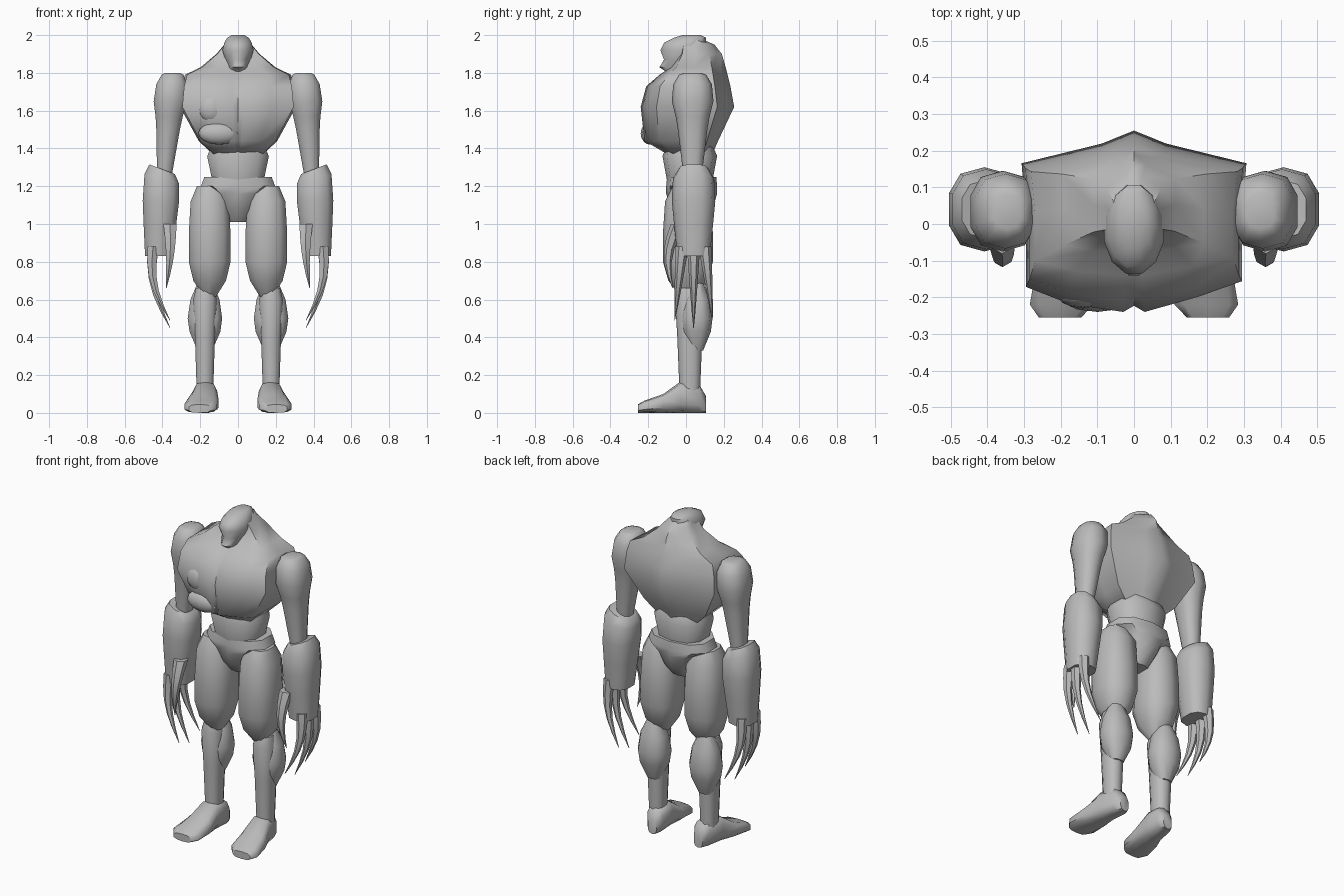
import bpy, bmesh, math
from mathutils import Vector

cube = bpy.data.objects.get("Cube")
if cube:
    bpy.data.objects.remove(cube, do_unlink=True)

# Single clay grey material
clay = bpy.data.materials.new("clay grey")
clay.use_nodes = True
clay.diffuse_color = (0.5, 0.5, 0.5, 1)
clay.node_tree.nodes["Principled BSDF"].inputs["Base Color"].default_value = clay.diffuse_color


def finish(obj):
    """Apply the clay material and smooth shading that keeps hard edges."""
    obj.data.materials.append(clay)
    bpy.ops.object.select_all(action="DESELECT")
    obj.select_set(True)
    bpy.context.view_layer.objects.active = obj
    bpy.ops.object.shade_smooth_by_angle(angle=math.radians(50))


def oval(radius_a, radius_b, sides=10, power=0.8):
    """Outline of a rounded box as pairs of offsets from its centre."""
    outline = []
    for i in range(sides):
        turn = math.tau * (i + 0.5) / sides
        c, s = math.cos(turn), math.sin(turn)
        outline.append((math.copysign(abs(c) ** power, c) * radius_a,
                        math.copysign(abs(s) ** power, s) * radius_b))
    return outline


def loft(name, rings, mirror=False):
    """Skin a stack of rings, cap both ends and optionally mirror across x."""
    bm = bmesh.new()
    loops = [[bm.verts.new(point) for point in ring] for ring in rings]
    for low, high in zip(loops, loops[1:]):
        for i in range(len(low)):
            bm.faces.new((low[i - 1], low[i], high[i], high[i - 1]))
    bm.faces.new(loops[0])
    bm.faces.new(loops[-1])
    bmesh.ops.recalc_face_normals(bm, faces=bm.faces)
    mesh = bpy.data.meshes.new(name)
    bm.to_mesh(mesh)
    bm.free()
    obj = bpy.data.objects.new(name, mesh)
    bpy.context.collection.objects.link(obj)
    if mirror:
        obj.modifiers.new("Mirror", "MIRROR").use_mirror_merge = False
    finish(obj)


def limb(name, centre_x, centre_y, depth, stations, mirror=True, lean=0, flare_from=math.inf):
    """Upright muscle from (height, radius) stations; depth scales it front to back.
    Lean shifts it sideways with height; above flare_from the outer rim rises."""
    bottom = stations[0][0]
    rings = []
    for z, radius in stations:
        middle = centre_x + lean * (z - bottom)
        tilt = max(0, z - flare_from) * 2
        rings.append([Vector((middle + a, centre_y + b, z + tilt * a))
                      for a, b in oval(radius, radius * depth)])
    loft(name, rings, mirror)


def claw(name, base, tip, bow, thickness=0.034, steps=5):
    """Spike from base to tip, bowed sideways like a shallow arc."""
    base, tip, bow = Vector(base), Vector(tip), Vector(bow)
    rings = []
    for i in range(steps + 1):
        t = i / steps
        middle = base.lerp(tip, t) + bow * math.sin(math.pi * t)
        radius = thickness * (1.02 - t) ** 0.8
        rings.append([middle + Vector((a, b, 0))
                      for a, b in oval(radius, radius, sides=6, power=1)])
    loft(name, rings, mirror=True)


def chest_ring(z, width, front, spine):
    """Wedge section with a centre cleft, flat left breast and fuller right one."""
    corner, back = front * 0.65, spine * 0.65
    middle = (front + corner) / 2
    near_spine = back + (spine - back) * 0.6
    left = [(0.1, front), (0.6, middle), (1, corner),
            (1, (corner + back) / 2), (1.04, back), (0.3, near_spine)]
    right = [(-x, y * 1.1 if y < middle / 2 and x > 0.5 else y) for x, y in left]
    outline = [(0, front * 0.93)] + left + [(0, spine)] + right[::-1]
    return [Vector((x * width, y, z)) for x, y in outline]


# Chest, hunched back and neck: height, half width, front, spine
loft("torso", [chest_ring(*station) for station in (
    (1.37, 0.13, -0.1, 0.14),
    (1.44, 0.2, -0.22, 0.17),
    (1.62, 0.295, -0.24, 0.255),
    (1.73, 0.285, -0.21, 0.235),
    (1.79, 0.27, -0.14, 0.22),
    (1.83, 0.19, -0.08, 0.21),
    (1.9, 0.11, -0.03, 0.19),
    (1.95, 0.07, -0.02, 0.15),
    (1.98, 0.05, -0.02, 0.08))])

# Sculpted right breast: round boss and a lower muscle lip
for name, place, size in (
        ("breast_boss", (-0.14, -0.19, 1.61), (0.07, 0.04, 0.07)),
        ("breast_lip", (-0.1, -0.19, 1.48), (0.11, 0.05, 0.06))):
    bpy.ops.mesh.primitive_uv_sphere_add(segments=12, ring_count=8, location=place)
    part = bpy.context.object
    part.name, part.scale = name, size
    finish(part)

# Head with chin, mouth notch and brow: height, half width, face
skull_back = 0.11
head_rings = []
for z, width, face in (
        (1.77, 0.03, -0.12), (1.8, 0.045, -0.1), (1.83, 0.055, -0.145),
        (1.87, 0.07, -0.12), (1.92, 0.085, -0.14), (1.96, 0.075, -0.12),
        (1.985, 0.06, -0.07), (2, 0.035, -0.02)):
    back = min(skull_back, (2.04 - z) * 2)
    middle = (face + back) / 2
    head_rings.append([Vector((a, middle + b, z))
                       for a, b in oval(width, back - middle, sides=12, power=1)])
loft("head", head_rings)

# Abdomen
limb("abdomen", 0, 0.02, 0.85, ((1.22, 0.14), (1.36, 0.17), (1.42, 0.14)), mirror=False)

# Pelvis, tapering to the crotch: height, half width, half depth
loft("pelvis", [[Vector((a, b + 0.03, z)) for a, b in oval(width, depth)]
                for z, width, depth in (
    (1.01, 0.06, 0.05), (1.08, 0.09, 0.11), (1.16, 0.13, 0.135),
    (1.2, 0.205, 0.135), (1.25, 0.185, 0.13))])

# Legs: thighs narrow to the kneecap, calves bulge behind the shins
limb("thighs", 0.15, 0.01, 1.15, (
    (0.6, 0.025), (0.7, 0.09), (0.8, 0.115), (0.95, 0.115), (1.12, 0.105), (1.2, 0.07)))
limb("shins", 0.175, 0.02, 1.2, ((0.1, 0.045), (0.4, 0.055), (0.6, 0.065), (0.66, 0.05)))
limb("calves", 0.175, 0.055, 0.9, (
    (0.33, 0.04), (0.43, 0.085), (0.5, 0.095), (0.6, 0.08), (0.69, 0.04)))

# Feet, heel to toe and turned slightly outward: distance, half width, height
loft("feet", [[Vector((0.17 - y / 8 + a, y, height / 2 + b))
               for a, b in oval(width, height / 2, power=0.7)]
              for y, width, height in (
    (0.105, 0.03, 0.09), (0.07, 0.055, 0.15), (-0.03, 0.065, 0.165),
    (-0.12, 0.085, 0.1), (-0.22, 0.09, 0.065), (-0.255, 0.06, 0.045))], mirror=True)

# Arms: rounded shoulders above flared gauntlets
limb("upper_arms", 0.39, 0.035, 1.2, (
    (1.25, 0.04), (1.35, 0.05), (1.5, 0.065), (1.57, 0.075), (1.65, 0.092),
    (1.74, 0.085), (1.79, 0.06), (1.8, 0.04)), lean=-0.08)
limb("forearms", 0.42, 0.04, 1.15, (
    (0.83, 0.075), (1, 0.09), (1.12, 0.1), (1.24, 0.095), (1.29, 0.07)),
    lean=-0.04, flare_from=1.1)

# Finger claws fan out front to back, thumb claw sits in front
for label, fan in (("front", -1), ("middle", 0), ("back", 1)):
    claw(label + "_claws", (0.45, 0.04 + fan * 0.06, 0.88),
         (0.36, 0.04 + fan * 0.1, 0.45 + abs(fan) * 0.04), (0.04, 0, 0))
claw("thumb_claws", (0.36, -0.04, 1), (0.38, -0.07, 0.66), (-0.01, -0.04, 0), thickness=0.04)
